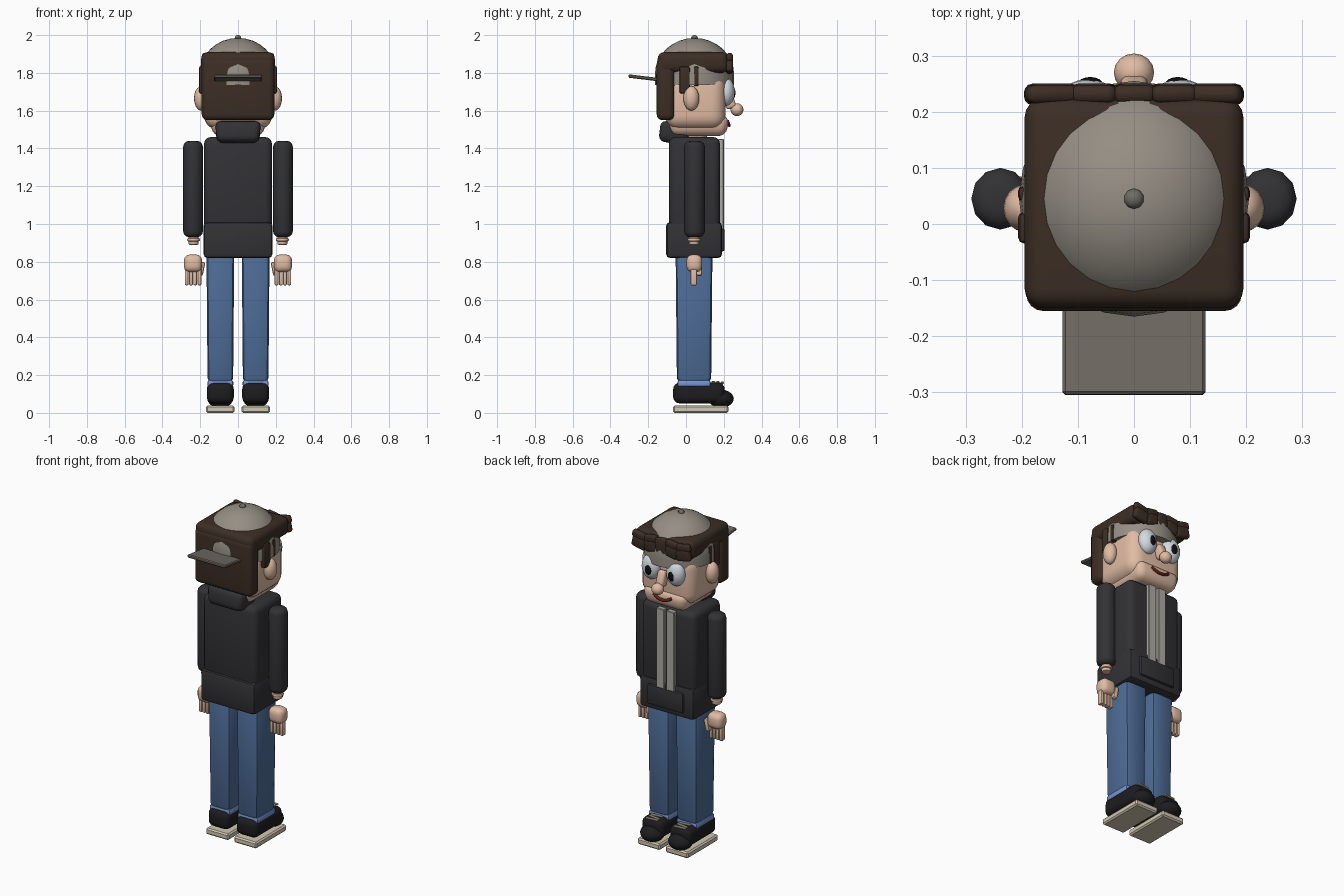
import bpy, bmesh, math
from mathutils import Matrix, Vector

if "Cube" in bpy.data.objects:
    bpy.data.objects.remove(bpy.data.objects["Cube"])


def mat(name, r, g, b):
    m = bpy.data.materials.new(name)
    m.diffuse_color = (r, g, b, 1)
    m.use_nodes = True
    m.node_tree.nodes["Principled BSDF"].inputs["Base Color"].default_value = m.diffuse_color
    return m


SKIN = mat("skin", .75, .50, .37)
HAIR = mat("hair_brown", .045, .027, .018)
CAP = mat("cap_grey", .30, .27, .23)
BRIM = mat("brim_grey", .16, .145, .125)
JACKET = mat("jacket_black", .032, .032, .036)
STRIPE = mat("stripe_grey", .42, .41, .37)
JEANS = mat("denim", .075, .15, .31)
CUFF = mat("denim_light", .18, .30, .65)
SHOE = mat("shoe_black", .012, .012, .014)
SOLE = mat("sole_cream", .65, .58, .45)
WHITE = mat("eye_white", .65, .7, .75)
BLACK = mat("pupil_black", .005, .005, .005)
LIP = mat("lip", .12, .015, .012)


def finish(name, bm, m):
    me = bpy.data.meshes.new(name)
    bm.to_mesh(me)
    bm.free()
    me.materials.append(m)
    me.shade_smooth()
    me.set_sharp_from_angle(angle=math.radians(35))
    o = bpy.data.objects.new(name, me)
    bpy.context.collection.objects.link(o)
    return o


def box(name, x, y, z, m, bevel=.01, seg=2, taper=(1, 1), rx=0, ry=0, rz=0):
    """Rounded box from ranges; taper scales the lower end."""
    bm = bmesh.new()
    bmesh.ops.create_cube(bm, size=1)
    for v in bm.verts:
        if v.co.z < 0:
            v.co.x *= taper[0]
            v.co.y *= taper[1]
        v.co.x *= abs(x[1] - x[0])
        v.co.y *= y[1] - y[0]
        v.co.z *= z[1] - z[0]
    if bevel:
        bmesh.ops.bevel(bm, geom=bm.edges[:], offset=bevel, segments=seg, profile=.5,
                        affect='EDGES', clamp_overlap=True)
    rot = Matrix.Rotation(rz, 4, 'Z') @ Matrix.Rotation(ry, 4, 'Y') @ Matrix.Rotation(rx, 4, 'X')
    c = Vector((sum(x) / 2, sum(y) / 2, sum(z) / 2))
    bm.transform(Matrix.Translation(c) @ rot)
    return finish(name, bm, m)


def ball(name, c, r, m, u=20, v=12, floor=None):
    """Ellipsoid; floor flattens everything below that height into a straight band."""
    bm = bmesh.new()
    bmesh.ops.create_uvsphere(bm, u_segments=u, v_segments=v, radius=1)
    if floor is not None:
        low = [p for p in bm.verts if p.co.z < -.01]
        bmesh.ops.delete(bm, geom=low, context='VERTS')
        rim = [e for e in bm.edges if e.is_boundary]
        new = bmesh.ops.extrude_edge_only(bm, edges=rim)["geom"]
        for p in new:
            if isinstance(p, bmesh.types.BMVert):
                p.co.z = (floor - c[2]) / r[2]
        bmesh.ops.holes_fill(bm, edges=[e for e in bm.edges if e.is_boundary])
        bmesh.ops.recalc_face_normals(bm, faces=bm.faces)
    bm.transform(Matrix.Translation(c) @ Matrix.Diagonal((*r, 1)))
    return finish(name, bm, m)


def tube(name, c, r, z, m, sides=12, bevel=.02, seg=3):
    """Upright elliptical cylinder with rounded ends."""
    bm = bmesh.new()
    bmesh.ops.create_cone(bm, cap_ends=True, segments=sides, radius1=r[0], radius2=r[0], depth=z[1] - z[0])
    rims = [e for e in bm.edges if abs(e.verts[0].co.z - e.verts[1].co.z) < 1e-5]
    bmesh.ops.bevel(bm, geom=rims, offset=bevel, segments=seg, profile=.5, affect='EDGES', clamp_overlap=True)
    bm.transform(Matrix.Translation((c[0], c[1], sum(z) / 2)) @ Matrix.Diagonal((1, r[1] / r[0], 1, 1)))
    return finish(name, bm, m)


# Head, jaw, neck
box("head", (-.18, .18), (-.11, .21), (1.50, 1.80), SKIN, .075, 5)
box("jaw", (-.15, .15), (-.10, .23), (1.465, 1.575), SKIN, .045, 4, (.9, .9))
tube("neck", (0, .03), (.08, .08), (1.40, 1.52), SKIN, 14, .005, 1)

# Nose
box("nose_bridge", (-.025, .025), (.20, .255), (1.61, 1.70), SKIN, .015, 3, rx=.35)
ball("nose_tip", (0, .27, 1.605), (.036, .034, .034), SKIN, 16, 10)

# Mouth
cu = bpy.data.curves.new("mouth", 'CURVE')
cu.dimensions = '3D'
cu.bevel_depth = .009
cu.bevel_resolution = 2
cu.use_fill_caps = True
sp = cu.splines.new('POLY')
sp.points.add(8)
for i, p in enumerate(sp.points):
    t = i / 4 - 1
    p.co = (.06 * t, .228 - .008 * t * t, 1.522 + .022 * t * t, 1)
cu.materials.append(LIP)
bpy.context.collection.objects.link(bpy.data.objects.new("mouth", cu))

# Cap worn backwards
ball("cap_dome", (0, .045, 1.79), (.205, .21, .195), CAP, 24, 16, floor=1.735)
ball("cap_button", (0, .045, 1.985), (.018, .018, .015), BRIM, 10, 8)
box("cap_brim", (-.127, .127), (-.305, -.13), (1.764, 1.782), BRIM, .005, 1, rx=-.12)

# Hair
box("hair_top", (-.195, .195), (-.15, .225), (1.80, 1.91), HAIR, .035, 4)
box("hair_back", (-.192, .192), (-.155, -.06), (1.55, 1.88), HAIR, .03, 4)
for i, (x0, x1, tilt) in enumerate([(-.193, -.10, .2), (-.112, -.03, -.15), (-.037, .037, .1),
                                    (.03, .112, .15), (.10, .193, -.2)]):
    box(f"fringe_{i}", (x0, x1), (.212, .25), (1.80, 1.89 if i == 2 else 1.87), HAIR, .015, 3, ry=tilt)
    box(f"fringe_curl_{i}", (x0, x1), (.215, .248), (1.855, 1.90), HAIR, .014, 3, ry=tilt)

# Jacket
box("torso", (-.18, .18), (-.09, .18), (.97, 1.46), JACKET, .035, 3)
box("jacket_hem", (-.182, .182), (-.105, .19), (.82, 1.01), JACKET, .02, 2)
box("front_pocket", (-.12, .12), (.17, .205), (.855, .975), JACKET, .01, 2)
box("hood", (-.122, .122), (-.145, .02), (1.425, 1.535), JACKET, .03, 3, (.9, .9), rx=-.2)

for s in (-1, 1):
    side = "left" if s < 0 else "right"

    def X(a, b):
        return tuple(sorted((s * a, s * b)))

    # Face details
    ball(f"{side}_eye", (s * .082, .213, 1.70), (.058, .045, .075), WHITE)
    ball(f"{side}_pupil", (s * .078, .247, 1.695), (.024, .015, .034), BLACK, 16, 10)
    ball(f"{side}_ear", (s * .195, .028, 1.665), (.038, .042, .065), SKIN, 16, 10)
    box(f"{side}_sideburn", X(.16, .207), (-.035, .022), (1.69, 1.835), HAIR, .012, 2)
    box(f"{side}_sideburn_tuft", X(.16, .207), (.04, .068), (1.73, 1.835), HAIR, .01, 2)

    # Jacket stripes
    box(f"{side}_jacket_stripe", X(.008, .06), (.17, .20), (.88, 1.45), STRIPE, .003, 1)

    # Arm and hand
    tube(f"{side}_sleeve", (s * .238, .045), (.052, .055), (.93, 1.44), JACKET, 12, .03)
    tube(f"{side}_wrist", (s * .235, .043), (.027, .027), (.89, .94), SKIN, 12, .006, 2)
    tube(f"{side}_wrist_ring", (s * .235, .043), (.035, .035), (.908, .925), SKIN, 12, .007, 2)
    box(f"{side}_palm", X(.19, .286), (.003, .085), (.745, .838), SKIN, .03, 3)
    for i in range(4):
        x = .204 + i * .0225
        box(f"{side}_finger_{i}", X(x - .01, x + .01), (.025, .058), (.675, .77), SKIN, .007, 2)
    box(f"{side}_thumb", X(.18, .208), (.055, .085), (.725, .80), SKIN, .01, 2, ry=-s * .2)

    # Leg
    box(f"{side}_leg", X(.02, .167), (-.055, .14), (.16, .85), JEANS, .025, 2, (.92, .93))
    box(f"{side}_leg_cuff", X(.025, .162), (-.045, .13), (.135, .175), CUFF, .012, 2)

    # Shoe
    box(f"{side}_shoe", X(.022, .165), (-.068, .205), (.05, .16), SHOE, .035, 4)
    ball(f"{side}_shoe_toe", (s * .094, .185, .075), (.07, .068, .048), SHOE, 18, 10)
    box(f"{side}_sole", X(.018, .17), (-.068, .225), (0, .038), SOLE, .008, 1)
    for i in range(3):
        y = .14 + i * .023
        box(f"{side}_lace_{i}", X(.055, .132), (y, y + .012), (.158 - i * .002, .17 - i * .002),
            SOLE, .004, 1, rz=.12 * (-1) ** i)
